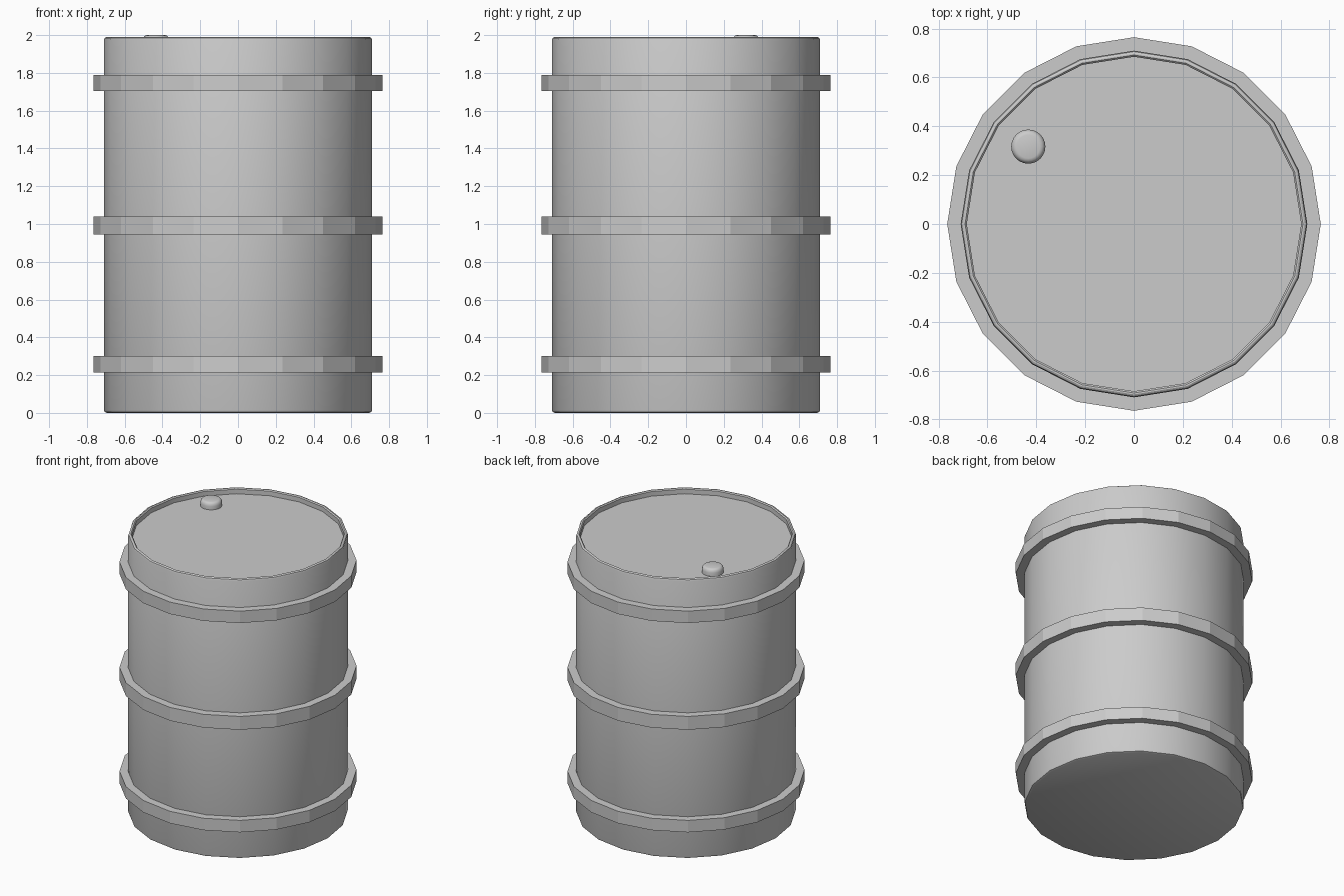
import bpy, bmesh
from math import cos, sin, pi, radians

if "Cube" in bpy.data.objects:
    bpy.data.objects.remove(bpy.data.objects["Cube"])


def lathe(name, profile, sides, centre=(0, 0), ring=False, angle=30):
    """Spin (radius, z) points around z; close as a ring or with end caps."""
    bm = bmesh.new()
    loops = [[bm.verts.new((centre[0] + r * cos(2 * pi * i / sides),
                            centre[1] + r * sin(2 * pi * i / sides), z))
              for i in range(sides)] for r, z in profile]
    pairs = list(zip(loops, loops[1:]))
    if ring:
        pairs.append((loops[-1], loops[0]))
    else:
        bm.faces.new(loops[0])
        bm.faces.new(loops[-1])
    for a, b in pairs:
        for i in range(sides):
            j = (i + 1) % sides
            bm.faces.new((a[i], a[j], b[j], b[i]))
    bmesh.ops.recalc_face_normals(bm, faces=bm.faces)
    mesh = bpy.data.meshes.new(name)
    bm.to_mesh(mesh)
    bm.free()
    obj = bpy.data.objects.new(name, mesh)
    bpy.context.collection.objects.link(obj)
    bpy.ops.object.select_all(action='DESELECT')
    obj.select_set(True)
    bpy.context.view_layer.objects.active = obj
    bpy.ops.object.shade_smooth_by_angle(angle=radians(angle))
    return obj


# Drum shell with softened rims and a recessed lid
lathe("drum_body", [(0.695, 0), (0.706, 0.005), (0.71, 0.016),
                    (0.71, 1.974), (0.706, 1.985), (0.698, 1.99),
                    (0.692, 1.99), (0.685, 1.983), (0.685, 1.95)], 20)

# Three reinforcing hoops
for name, low, high in (("lower_hoop", 0.215, 0.30),
                        ("middle_hoop", 0.945, 1.04),
                        ("upper_hoop", 1.705, 1.79)):
    lathe(name, [(0.70, low), (0.765, low), (0.765, high), (0.70, high)],
          20, ring=True, angle=15)

# Filler cap on the lid
lathe("filler_cap", [(0.07, 1.945), (0.07, 1.975), (0.066, 1.989),
                     (0.058, 1.997), (0.048, 2.0)], 24, centre=(-0.433, 0.317), angle=40)
